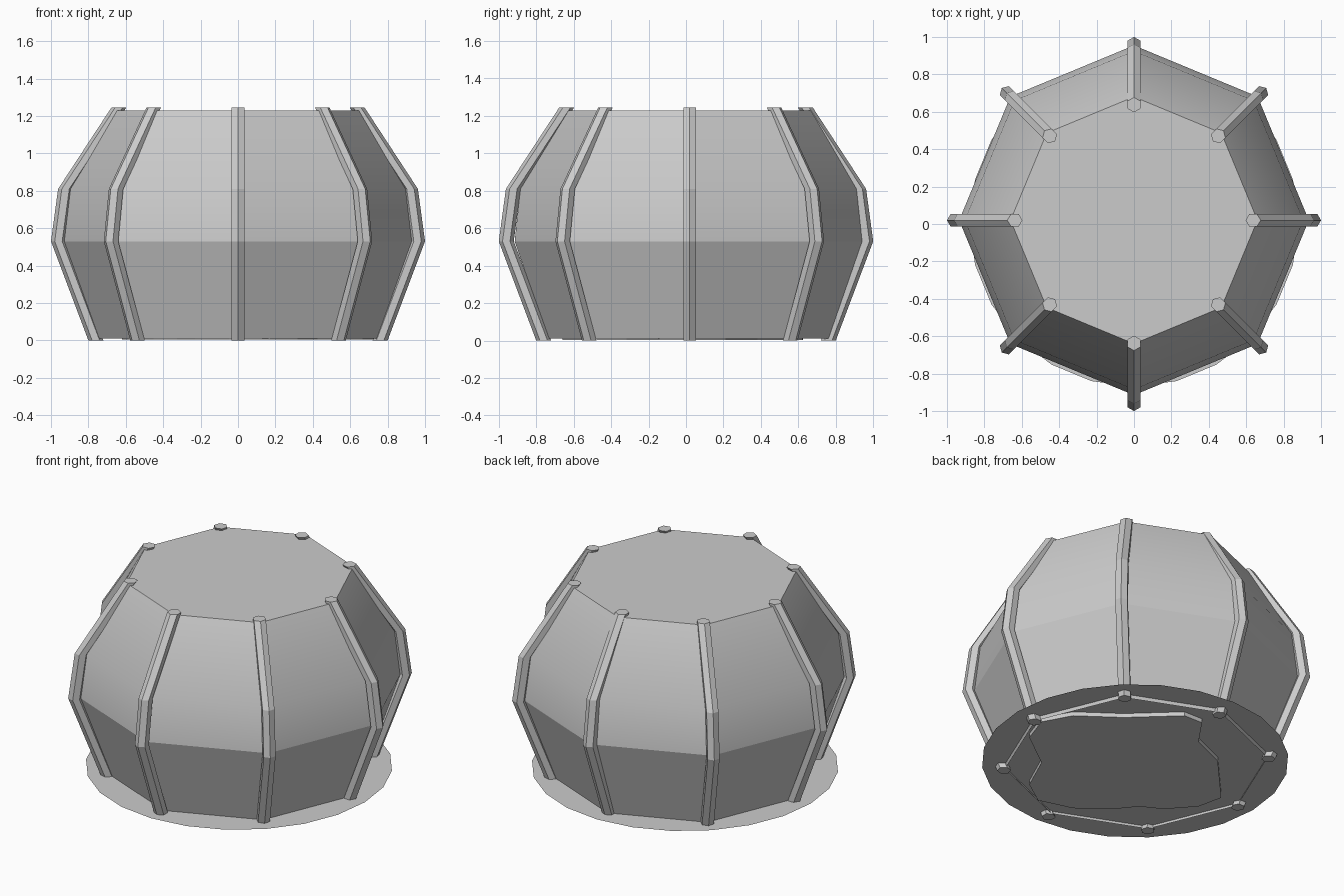
import bpy, bmesh
from math import sin, cos, pi, radians
from mathutils import Vector

cube = bpy.data.objects.get("Cube")
if cube:
    bpy.data.objects.remove(cube)

grey = bpy.data.materials.new("plain_grey")
grey.use_nodes = True
grey.diffuse_color = (0.6, 0.6, 0.6, 1)
grey.node_tree.nodes["Principled BSDF"].inputs["Base Color"].default_value = (0.6, 0.6, 0.6, 1)

SHIFT = 0.02  # the shell sits slightly toward the back


def ring(bm, radius, z, sides, turn=0, centre=(0, 0)):
    """Horizontal ring of vertices."""
    angles = [turn + 2 * pi * i / sides for i in range(sides)]
    return [bm.verts.new((centre[0] + radius * cos(a), centre[1] + radius * sin(a), z))
            for a in angles]


def bridge(bm, low, high):
    n = len(low)
    for i in range(n):
        j = (i + 1) % n
        bm.faces.new((low[i], low[j], high[j], high[i]))


def finish(bm, name):
    mesh = bpy.data.meshes.new(name)
    bm.to_mesh(mesh)
    bm.free()
    mesh.materials.append(grey)
    obj = bpy.data.objects.new(name, mesh)
    bpy.context.collection.objects.link(obj)
    return obj


# Eight-sided shell, open below, smooth only across the shoulder ring
SHOULDER = 0.81
bm = bmesh.new()
profile = [(0.755, 0.01), (0.935, 0.53), (0.905, SHOULDER), (0.66, 1.23)]
rings = [ring(bm, r, z, 8, centre=(0, SHIFT)) for r, z in profile]
for low, high in zip(rings, rings[1:]):
    bridge(bm, low, high)
bm.faces.new(rings[-1])
for f in bm.faces:
    f.smooth = True
for e in bm.edges:
    e.smooth = all(abs(v.co.z - SHOULDER) < 0.001 for v in e.verts)
finish(bm, "shell")

# Hexagonal ribs along the shell's corners
rib_path = [(0.76, 0), (0.96, 0.53), (0.922, SHOULDER), (0.637, 1.245)]
for k in range(8):
    a = k * pi / 4
    shift = 0 if k in (2, 6) else SHIFT
    bm = bmesh.new()
    rings = [ring(bm, 0.04, z, 6, a, (r * cos(a), r * sin(a) + shift)) for r, z in rib_path]
    for low, high in zip(rings, rings[1:]):
        bridge(bm, low, high)
    bm.faces.new(rings[0][::-1])
    bm.faces.new(rings[-1])
    finish(bm, f"rib_{k + 1}")

# Thin round ground sheet
bm = bmesh.new()
bm.faces.new(ring(bm, 0.88, 0.03, 24, centre=(0, 0.01)))
finish(bm, "ground_sheet")

# Irregular rounded pad under the sheet
outline = [(-0.57, 0.29), (-0.49, 0.39), (-0.27, 0.37), (-0.05, 0.48), (0.37, 0.5),
           (0.47, 0.37), (0.5, 0.17), (0.47, 0.03), (0.5, -0.12), (0.49, -0.35),
           (0.4, -0.55), (0.22, -0.6), (-0.03, -0.53), (-0.32, -0.6), (-0.5, -0.53),
           (-0.57, -0.35), (-0.55, -0.06)]
t = radians(140)
side, near = Vector((-sin(t), cos(t), 0)), Vector((cos(t), sin(t), 0))
bm = bmesh.new()
levels = []
for z in (0.004, 0.03):
    levels.append([bm.verts.new(side * u + near * v + Vector((0, 0, z))) for u, v in outline])
bridge(bm, *levels)
bm.faces.new(levels[0])
bmesh.ops.recalc_face_normals(bm, faces=bm.faces)
lowest = min(bm.faces, key=lambda f: f.calc_center_median().z)
if lowest.normal.z > 0:
    bmesh.ops.reverse_faces(bm, faces=bm.faces)
finish(bm, "ground_pad")
